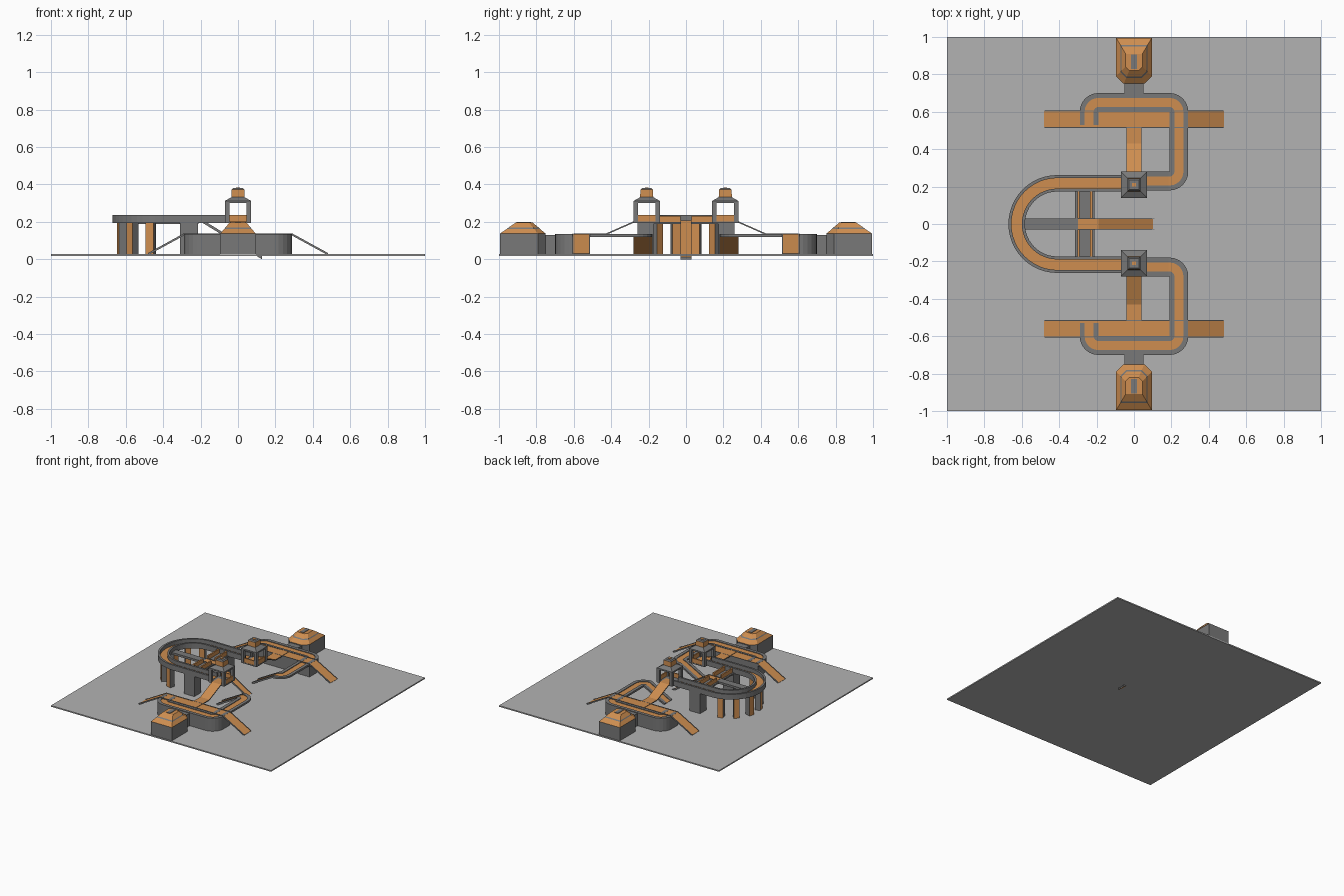
import bpy, bmesh, math
from mathutils import Vector

if "Cube" in bpy.data.objects:
    bpy.data.objects.remove(bpy.data.objects["Cube"])


def material(name, color):
    m = bpy.data.materials.new(name)
    m.diffuse_color = (*color, 1)
    m.use_nodes = True
    m.node_tree.nodes["Principled BSDF"].inputs["Base Color"].default_value = m.diffuse_color
    return m


GRAY, ORANGE, GROUND = 0, 1, 2
MATS = [material("dark gray", (0.19, 0.19, 0.19)),
        material("orange", (0.62, 0.27, 0.08)),
        material("light gray", (0.45, 0.45, 0.45))]


def finish(name, bm, mirror=True):
    bmesh.ops.recalc_face_normals(bm, faces=bm.faces)
    me = bpy.data.meshes.new(name)
    bm.to_mesh(me)
    bm.free()
    for m in MATS:
        me.materials.append(m)
    ob = bpy.data.objects.new(name, me)
    bpy.context.collection.objects.link(ob)
    if mirror:  # everything repeats across y = 0
        mod = ob.modifiers.new("mirror", 'MIRROR')
        mod.use_axis = (False, True, False)
    return ob


def loft(name, rings, mats, caps=(GRAY, GRAY), mirror=True):
    """Skin closed rings; mats(ring index, side index) picks the colour."""
    bm = bmesh.new()
    vs = [[bm.verts.new(p) for p in r] for r in rings]
    n = len(vs[0])
    for i in range(len(vs) - 1):
        for j in range(n):
            k = (j + 1) % n
            f = bm.faces.new((vs[i][j], vs[i][k], vs[i + 1][k], vs[i + 1][j]))
            f.material_index = mats(i, j)
    bm.faces.new(vs[0]).material_index = caps[0]
    bm.faces.new(vs[-1]).material_index = caps[1]
    return finish(name, bm, mirror)


def box(name, x0, x1, y0, y1, z0, z1, mat, mirror=True):
    rings = [[(x0, y0, z), (x1, y0, z), (x1, y1, z), (x0, y1, z)] for z in (z0, z1)]
    return loft(name, rings, lambda i, j: mat, (mat, mat), mirror)


def sweep(name, path, section, orange, mirror=True):
    """Run a cross-section (side, height) along a path; orange lists coloured sides."""
    path = [Vector(p) for p in path]
    rings = []
    for i, p in enumerate(path):
        a = p - path[i - 1] if i else path[1] - p
        b = path[i + 1] - p if i < len(path) - 1 else a
        a, b = a.to_2d().normalized(), b.to_2d().normalized()
        t = (a + b).normalized()
        s = 1 / max(0.5, t.dot(a))
        rings.append([(p.x + t.y * o * s, p.y - t.x * o * s, p.z + h) for o, h in section])
    return loft(name, rings, lambda i, j: ORANGE if j in orange else GRAY, mirror=mirror)


def channel(w, rim, h, t):
    """Deck with raised rims; side 4 is the floor."""
    return [(-w, -t), (w, -t), (w, h), (w - rim, h), (w - rim, 0),
            (rim - w, 0), (rim - w, h), (-w, h)]


def rect(w, lo, hi):
    return [(-w, lo), (w, lo), (w, hi), (-w, hi)]


def rounded(points, r, n=6):
    """Round the inner corners of a right-angled flat path."""
    pts = [Vector(p) for p in points]
    out = [pts[0]]
    for a, p, b in zip(pts, pts[1:], pts[2:]):
        d1, d2 = (p - a).normalized(), (b - p).normalized()
        c = p - d1 * r + d2 * r
        for k in range(n + 1):
            t = math.pi / 2 * k / n
            out.append(c - d2 * r * math.cos(t) + d1 * r * math.sin(t))
    return out + [pts[-1]]


# Ground plate
box("ground_plate", -1, 1, -1, 1, 0.018, 0.028, GROUND, False)


# End building with chamfered inner corners and stepped roof
def building_ring(f, z):
    hx, yb, yf, c = 0.095 - 0.05 * f, 0.995 - 0.085 * f, 0.75 + 0.07 * f, 0.04 * (1 - 0.5 * f)
    return [(-hx, yb, z), (-hx, yf + c, z), (-hx + c, yf, z),
            (hx - c, yf, z), (hx, yf + c, z), (hx, yb, z)]


levels = [(0, 0.02), (0, 0.137), (0.45, 0.163), (0.55, 0.17), (1, 0.196)]
loft("end_building", [building_ring(*l) for l in levels],
     lambda i, j: GRAY if i in (0, 2) else ORANGE, (GRAY, ORANGE))
box("roof_ridge", -0.015, 0.015, 0.83, 0.905, 0.195, 0.2, GRAY)
box("building_walkway", -0.05, 0.05, 0.68, 0.77, 0.02, 0.13, GRAY)

# Platform wall, looping deck and the ramp that drops under the tower
Z = 0.13
body = rounded([(-0.24, 0.53, 0), (-0.24, 0.65, 0), (0.24, 0.65, 0), (0.24, 0.515, 0)], 0.05)
sweep("platform_wall", body, rect(0.05, 0.02, 0.125), ())
box("platform_core", -0.29, 0.29, 0.52, 0.6, 0.02, 0.127, GRAY)
loop = rounded([(-0.24, 0.53, Z), (-0.24, 0.65, Z), (0.24, 0.65, Z),
                (0.24, 0.23, Z), (0.185, 0.23, Z)], 0.05)
sweep("loop_deck", loop + [Vector((0, 0.23, 0.03))], channel(0.05, 0.026, 0.005, 0.01), (4, 0))

# Cross ramp running along x
sweep("cross_ramp", [(-0.48, 0.56, 0.03), (-0.29, 0.56, 0.134), (0.29, 0.56, 0.134),
                     (0.48, 0.56, 0.03)], channel(0.046, 0.004, 0.004, 0.008), (4,))

# Ramp climbing to the tower
sweep("tower_ramp", [(0, 0.6, 0.137), (0, 0.43, 0.137), (0, 0.28, 0.203), (0, 0.2, 0.203)],
      rect(0.041, -0.008, 0), (2,))

# Watch tower
TY, H = 0.21, 0.07
box("tower_floor", -H, H, TY - H, TY + H, 0.193, 0.202, GRAY)
for sx in (-1, 1):
    for sy in (-1, 1):
        cx, cy = sx * 0.058, TY + sy * 0.058
        box("tower_post", cx - 0.012, cx + 0.012, cy - 0.012, cy + 0.012, 0.195, 0.305, GRAY)
box("tower_inner_wall", -0.048, 0.048, 0.142, 0.152, 0.2, 0.237, ORANGE)
box("tower_side_wall", 0.058, 0.068, TY - 0.048, TY + 0.048, 0.2, 0.237, ORANGE)


def square(h, z):
    return [(-h, TY - h, z), (h, TY - h, z), (h, TY + h, z), (-h, TY + h, z)]


cap = [(0.07, 0.3), (0.07, 0.312), (0.035, 0.332), (0.034, 0.372), (0.026, 0.38)]
loft("tower_roof", [square(*c) for c in cap], lambda i, j: ORANGE if i == 2 else GRAY)
box("tower_roof_mark", -0.01, 0.01, TY - 0.01, TY + 0.01, 0.378, 0.384, ORANGE)

# Raised horseshoe track joining both towers
CX, R = -0.41, 0.2175
arc = [(CX - R * math.sin(a), R * math.cos(a), 0.205)
       for a in (math.pi * k / 24 for k in range(25))]
sweep("horseshoe_track", [(-0.06, R, 0.205)] + arc + [(-0.06, -R, 0.205)],
      channel(0.044, 0.016, 0.031, 0.012), (4,), False)

# Pillars under the track
for deg in (15, 45, 75):
    a = math.radians(deg)
    x, y = CX - R * math.cos(a), R * math.sin(a)
    u, v = Vector((math.cos(a), -math.sin(a))), Vector((math.sin(a), math.cos(a)))
    corners = [Vector((x, y)) + u * s * 0.022 + v * t * 0.022
               for s, t in ((-1, -1), (1, -1), (1, 1), (-1, 1))]
    loft("track_pillar", [[(c.x, c.y, z) for c in corners] for z in (0.02, 0.196)],
         lambda i, j: ORANGE if j in (1, 3) else GRAY)
box("wide_pillar", -0.31, -0.215, 0.175, 0.26, 0.02, 0.196, GRAY)

# Cross bridge inside the horseshoe with orange rails
box("cross_bridge", -0.315, -0.212, -0.18, 0.18, 0.188, 0.2, GRAY, False)
for x in (-0.297, -0.228):
    box("bridge_rail", x - 0.006, x + 0.006, 0.03, 0.178, 0.198, 0.232, ORANGE)

# Centre beam and the long ramp down through the ground
box("centre_beam", -0.6, -0.27, -0.029, 0.029, 0.188, 0.205, GRAY, False)
sweep("centre_ramp", [(-0.3, 0, 0.207), (-0.19, 0, 0.207), (0.128, 0, 0.012)],
      channel(0.029, 0.003, 0.004, 0.012), (4, 0), False)
